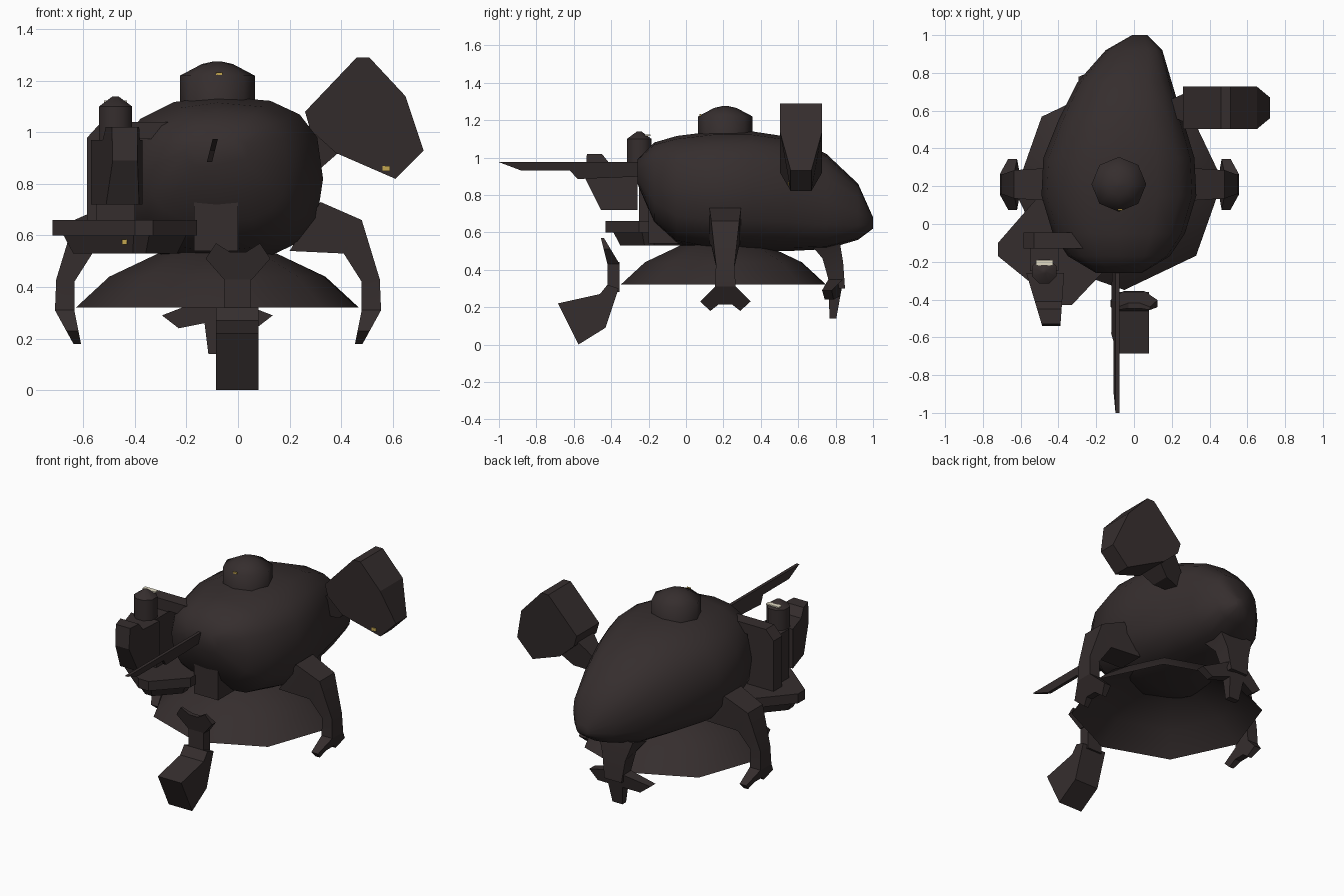
import bpy, bmesh, math

if "Cube" in bpy.data.objects:
    bpy.data.objects.remove(bpy.data.objects["Cube"])

def material(name, rgb):
    m = bpy.data.materials.new(name)
    m.diffuse_color = (*rgb, 1)
    m.use_nodes = True
    m.node_tree.nodes["Principled BSDF"].inputs["Base Color"].default_value = m.diffuse_color
    return m

DARK = material("dark brown", (0.036, 0.027, 0.027))
GOLD = material("gold", (0.55, 0.38, 0.08))
CREAM = material("cream", (0.75, 0.70, 0.55))

def finish(name, bm, mat=DARK, angle=35):
    bmesh.ops.recalc_face_normals(bm, faces=bm.faces)
    me = bpy.data.meshes.new(name)
    bm.to_mesh(me)
    bm.free()
    me.materials.append(mat)
    me.shade_smooth()
    me.set_sharp_from_angle(angle=math.radians(angle))
    ob = bpy.data.objects.new(name, me)
    bpy.context.collection.objects.link(ob)
    return ob

def loft(name, rings, mat=DARK, angle=35, open_start=False):
    """Skin equal-sized rings of points and cap the ends."""
    bm = bmesh.new()
    vs = [[bm.verts.new(p) for p in r] for r in rings]
    n = len(vs[0])
    for a, b in zip(vs, vs[1:]):
        for i in range(n):
            j = (i + 1) % n
            bm.faces.new((a[i], a[j], b[j], b[i]))
    if not open_start:
        bm.faces.new(vs[0])
    bm.faces.new(vs[-1])
    return finish(name, bm, mat, angle)

def prism(name, pts, lo, hi, mat=DARK):
    """Outline mapped by two functions to its two end faces."""
    return loft(name, [[lo(*p) for p in pts], [hi(*p) for p in pts]], mat, 20)

def turned(name, profile, cx, cy, sides, turn=0, angle=35, open_start=False):
    """Vertical turned shape from (radius, z) pairs."""
    ang = [turn + 2 * math.pi * i / sides for i in range(sides)]
    return loft(name, [[(cx + r * math.cos(a), cy + r * math.sin(a), z) for a in ang]
                       for r, z in profile], angle=angle, open_start=open_start)

def box(name, x0, x1, y0, y1, z0, z1, mat=DARK):
    return prism(name, [(x0, y0), (x1, y0), (x1, y1), (x0, y1)],
                 lambda x, y: (x, y, z0), lambda x, y: (x, y, z1), mat)

def mirrored(half):
    return half + [(-u, v) for u, v in reversed(half)]

CX = -0.08

# Egg-shaped body: y, centre x, half width, bottom, top; fuller on the right and below
sections = [(-0.26, -0.08, 0.12, 0.86, 0.99), (-0.17, -0.08, 0.27, 0.65, 1.08),
            (-0.05, -0.08, 0.35, 0.54, 1.115), (0.15, -0.08, 0.41, 0.50, 1.14),
            (0.35, -0.08, 0.40, 0.50, 1.14), (0.55, -0.07, 0.33, 0.50, 1.11),
            (0.75, -0.05, 0.25, 0.51, 1.02), (0.92, 0.0, 0.15, 0.56, 0.86),
            (1.0, 0.03, 0.04, 0.62, 0.68)]

def bulge(a):
    c, s = math.cos(a), math.sin(a)
    e = 0.75 if s < 0 else (0.72 if c > 0 else 0.92)
    return math.copysign(abs(c) ** e, c), math.copysign(abs(s) ** e, s)

loft("body", [[(cx + w * bulge(a)[0], y, (lo + hi) / 2 + (hi - lo) / 2 * bulge(a)[1])
               for a in [math.pi * i / 8 for i in range(16)]]
              for y, cx, w, lo, hi in sections], angle=60)

# Open dish under the body and knob on top
turned("lower_dish", [(0.55, 0.32), (0.42, 0.44), (0.23, 0.53), (0.08, 0.55)], CX, 0.2, 8,
       math.radians(3), 50, open_start=True)
turned("top_knob", [(0.145, 1.08), (0.145, 1.22), (0.06, 1.265), (0.015, 1.275)], CX, 0.21, 8,
       0, 65)

# Mouth block and thin blade at the front
box("mouth_block", -0.17, 0.0, -0.20, 0.05, 0.54, 0.74)
blade = [(-1.0, 0.975), (-0.2, 0.975), (-0.2, 0.90), (-0.58, 0.885), (-0.62, 0.93), (-0.88, 0.93)]
shear = lambda z: (z - 0.975) * 0.25
prism("front_blade", blade, lambda y, z: (-0.098 + shear(z), y, z),
      lambda y, z: (-0.078 + shear(z), y, z))

# Side legs with forked claws
leg = [((0.32, 0.73), (0.20, 0.54), 0.085), ((0.48, 0.66), (0.41, 0.53), 0.075),
       ((0.55, 0.43), (0.48, 0.42), 0.05), ((0.555, 0.31), (0.48, 0.31), 0.055)]
fork = mirrored([(0.055, 0.31), (0.135, 0.23), (0.08, 0.18), (0.035, 0.215)])
for side, tag in ((1, "right"), (-1, "left")):
    def X(x, s=side):
        return CX + s * (x - CX) + (0.0 if s > 0 else 0.005)
    loft(tag + "_leg", [[(X(o[0]), 0.21 - w, o[1]), (X(o[0]), 0.21 + w, o[1]),
                         (X(i[0]), 0.21 + w, i[1]), (X(i[0]), 0.21 - w, i[1])]
                        for o, i, w in leg], angle=20)
    prism(tag + "_claw", fork, lambda u, z: (X(0.48 - (0.31 - z) * 0.2), 0.21 + u, z),
          lambda u, z: (X(0.555 - (0.31 - z) * 0.55), 0.21 + u, z))

# Rear leg with a three-pointed claw, outer points swept forward
rear = [((0.82, 0.56), (0.68, 0.52), 0.12), ((0.84, 0.44), (0.73, 0.46), 0.08),
        ((0.85, 0.30), (0.775, 0.30), 0.06)]
loft("rear_leg", [[(CX - w, o[0], o[1]), (CX + w, o[0], o[1]), (CX + w, i[0], i[1]),
                   (CX - w, i[0], i[1])] for o, i, w in rear], angle=20)
rear_fork = mirrored([(0.06, 0.35), (0.215, 0.29), (0.15, 0.24), (0.05, 0.26), (0.035, 0.14)])
prism("rear_claw", rear_fork, lambda u, z: (CX + u, 0.775 - abs(u) * 0.22, z),
      lambda u, z: (CX + u, 0.85 - (0.30 - z) * 0.22 - abs(u) * 0.32, z))

# Front limb: block foot, shin and upward fork
foot = [(-0.36, 0.30), (-0.43, 0.09), (-0.575, 0.0), (-0.685, 0.22), (-0.46, 0.27), (-0.42, 0.32)]
prism("front_foot", foot, lambda y, z: (-0.085, y, z), lambda y, z: (0.08, y, z))
shin = [(-0.355, 0.28), (-0.355, 0.44), (-0.42, 0.44), (-0.42, 0.28)]
prism("front_shin", shin, lambda y, z: (-0.055, y, z), lambda y, z: (0.05, y, z))
up_fork = mirrored([(0.055, 0.43), (0.125, 0.51), (0.085, 0.57), (0.03, 0.535)])
prism("front_claw", up_fork, lambda u, z: (u, -0.355 - (z - 0.43) * 0.6, z),
      lambda u, z: (u, -0.42 - (z - 0.43) * 0.25, z))

# Raised fist with tapered far end, and a wrist narrowing into the body
fist = [(0.26, 1.08), (0.46, 1.29), (0.51, 1.29), (0.65, 1.14), (0.72, 0.93), (0.61, 0.82),
        (0.38, 0.92), (0.28, 1.01)]
def depth(x, z):
    return 0.055 if z < 0.94 and x > 0.5 else 0.113
prism("raised_fist", fist, lambda x, z: (x, 0.615 - depth(x, z), z),
      lambda x, z: (x, 0.615 + depth(x, z), z))
wrist = [((0.30, 1.05), (0.40, 0.93), 0.09), ((0.23, 0.98), (0.32, 0.86), 0.06),
         ((0.16, 0.90), (0.20, 0.84), 0.03)]
loft("raised_wrist", [[(a[0], 0.615 - w, a[1]), (a[0], 0.615 + w, a[1]),
                       (b[0], 0.615 + w, b[1]), (b[0], 0.615 - w, b[1])]
                      for a, b, w in wrist], angle=20)

# Diamond tray with tapered underside
tray = [(-0.72, -0.10), (-0.72, -0.17), (-0.40, -0.43), (-0.33, -0.43), (-0.16, -0.25),
        (-0.16, -0.18), (-0.46, 0.13), (-0.52, 0.13)]
def shrink(s, z):
    return [(-0.43 + (x + 0.43) * s, -0.15 + (y + 0.15) * s, z) for x, y in tray]
loft("tray", [shrink(1, 0.66), shrink(1, 0.60)], angle=20)
loft("tray_base", [shrink(0.85, 0.60), shrink(0.72, 0.53)], angle=20)

# Bracket arm, column, round cap and front housing on the tray
arm = [(-0.585, 0.66), (-0.585, 0.98), (-0.53, 1.04), (-0.20, 1.04), (-0.20, 0.975),
       (-0.40, 0.975), (-0.40, 0.66)]
prism("bracket_arm", arm, lambda x, z: (x, -0.13, z), lambda x, z: (x, -0.045, z))
box("column", -0.55, -0.40, -0.25, -0.10, 0.66, 0.97)
turned("column_cap", [(0.07, 0.9), (0.07, 1.10), (0.012, 1.14)], -0.475, -0.25, 8, math.pi / 8, 50)
housing = [(-0.26, 0.97), (-0.41, 0.97), (-0.45, 1.02), (-0.53, 1.02), (-0.54, 0.89),
           (-0.455, 0.72), (-0.26, 0.72)]
prism("front_housing", housing, lambda y, z: (-0.57 - (y + 0.26) * 0.3, y, z),
      lambda y, z: (-0.37 + (y + 0.26) * 0.07, y, z))

# Tiny painted flecks
box("cap_fleck", -0.52, -0.43, -0.22, -0.19, 1.115, 1.123, CREAM)
box("knob_fleck", -0.085, -0.06, 0.072, 0.08, 1.222, 1.232, GOLD)
box("fist_fleck", 0.56, 0.59, 0.545, 0.55, 0.85, 0.87, GOLD)
box("tray_fleck", -0.45, -0.43, -0.362, -0.355, 0.565, 0.585, GOLD)
